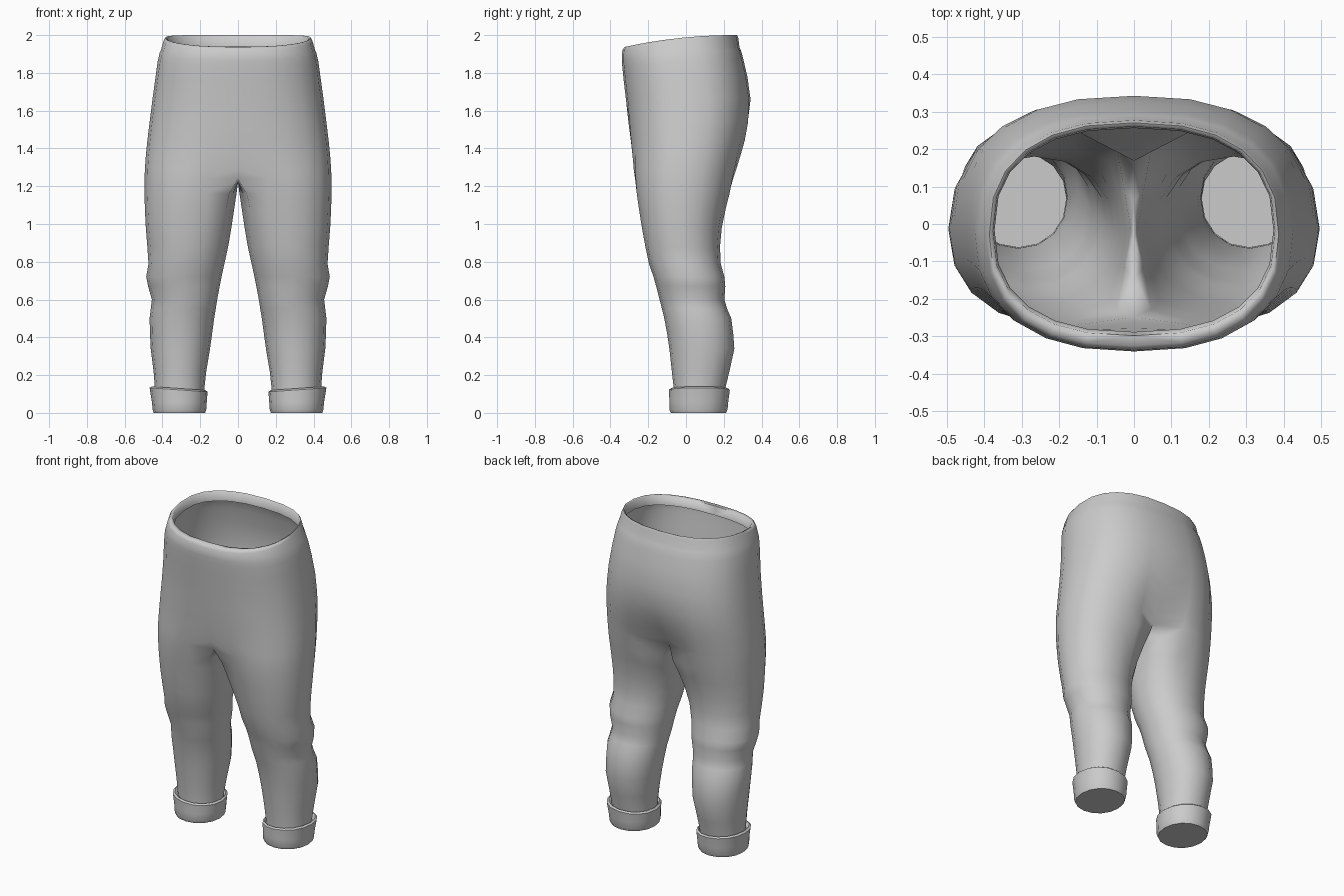
import bpy
import bmesh
from math import sin, cos, pi, copysign

cube = bpy.data.objects.get("Cube")
if cube:
    bpy.data.objects.remove(cube, do_unlink=True)

OUTER, INNER = 12, 4          # segments round the outside and inside of a leg
RING = OUTER + INNER

cloth = bpy.data.materials.new("grey cloth")
cloth.use_nodes = True
GREY = (0.6, 0.6, 0.6, 1)
cloth.diffuse_color = GREY
cloth.node_tree.nodes["Principled BSDF"].inputs["Base Color"].default_value = GREY


def power(v, p):
    return copysign(abs(v) ** p, v)


def leg_ring(z, x_in, x_out, front, back, split=1.0, lean=0.0):
    """Closed ring from the inner front outwards; split below 1 keeps a hip shape."""
    cx, rx = (x_in + x_out) / 2, (x_out - x_in) / 2
    cy = (front + back) / 2
    ry = (back - front) / 2 * (1 + 0.2 * split * (1 - split))
    ring = []
    for i in range(RING):
        a = 2 * pi * i / RING - 0.75 * pi
        x = cx + rx * power(cos(a), 0.95)
        y = ry * power(sin(a), 0.95)
        if i <= OUTER:
            h = pi * i / OUTER - pi / 2
            x = x * split + x_out * power(cos(h), 0.82) * (1 - split)
            y = y * split + ry * power(sin(h), 0.82) * (1 - split)
        ring.append((x, cy + y, z + lean * (x - cx)))
    return ring


def hip_arc(z, width, front, back, split=0.0, dip=0.0, cleft=0.0):
    """Half ring from centre front to centre back, dipping towards the front."""
    arc = leg_ring(z, 0, width, front, back, split)[:OUTER + 1]
    arc = [(x, y, h - dip * 0.19 * max(0, 0.25 - y) ** 2) for x, y, h in arc]
    arc[0] = (0, *arc[0][1:])
    arc[-1] = (0, arc[-1][1] - cleft, arc[-1][2])
    return arc


def skin(name, rows, angle, closed_end=False):
    """Join rows of points with quads and mirror the result to the other side."""
    bm = bmesh.new()
    rows = [[bm.verts.new(p) for p in row] for row in rows]
    for a, b in zip(rows, rows[1:]):
        n = len(a)
        for i in range(n if n == RING else n - 1):
            j = (i + 1) % n
            bm.faces.new((a[i], b[i], b[j], a[j]))
    if closed_end:
        bm.faces.new(rows[-1][::-1])
    mesh = bpy.data.meshes.new(name)
    bm.to_mesh(mesh)
    bm.free()
    mesh.materials.append(cloth)
    obj = bpy.data.objects.new(name, mesh)
    bpy.context.collection.objects.link(obj)
    bpy.ops.object.select_all(action='DESELECT')
    obj.select_set(True)
    bpy.context.view_layer.objects.active = obj
    bpy.ops.object.shade_smooth_by_angle(angle=angle)
    obj.modifiers.new("Mirror", 'MIRROR')


# Inner hem, rim and hips: z, half width, front, back, split, dip, cleft
rows = [hip_arc(*r) for r in (
    (1.94, 0.372, -0.288, 0.256, 0, 1),
    (1.995, 0.376, -0.298, 0.26, 0, 1),
    (2.0, 0.386, -0.325, 0.27, 0, 1),
    (1.985, 0.394, -0.337, 0.277, 0, 1),
    (1.935, 0.408, -0.34, 0.283, 0, 0.9),
    (1.92, 0.414, -0.34, 0.291, 0, 0.8),
    (1.87, 0.425, -0.337, 0.304, 0, 0.6),
    (1.78, 0.437, -0.33, 0.325, 0, 0.3),
    (1.66, 0.453, -0.318, 0.342),
    (1.54, 0.468, -0.306, 0.336, 0.04, 0, 0.008),
    (1.44, 0.48, -0.295, 0.315, 0.1, 0, 0.022),
    (1.36, 0.488, -0.285, 0.29, 0.18, 0, 0.04),
    (1.29, 0.493, -0.277, 0.267, 0.3, 0, 0.055))]

# Crotch: the last arc plus a seam running from back to front
crotch = hip_arc(1.24, 0.495, -0.27, 0.25, 0.45, 0, 0.06)
y_back, y_front = crotch[-1][1], crotch[0][1]
rows.append(crotch + [(0, y_back + (y_front - y_back) * k / INNER, 1.22)
                      for k in range(1, INNER)])

# Legs: z, inner x, outer x, front, back, split, with folds behind the knee
rows += [leg_ring(*r) for r in (
    (1.16, 0.008, 0.495, -0.26, 0.23, 0.6),
    (1.08, 0.02, 0.493, -0.247, 0.208, 0.75),
    (0.98, 0.035, 0.488, -0.232, 0.188, 0.9),
    (0.88, 0.052, 0.48, -0.215, 0.18),
    (0.79, 0.072, 0.474, -0.196, 0.184),
    (0.72, 0.087, 0.486, -0.172, 0.203),
    (0.67, 0.097, 0.476, -0.158, 0.208),
    (0.6, 0.11, 0.456, -0.14, 0.203),
    (0.55, 0.118, 0.462, -0.127, 0.218),
    (0.5, 0.126, 0.468, -0.115, 0.24),
    (0.42, 0.137, 0.466, -0.1, 0.25),
    (0.34, 0.148, 0.462, -0.088, 0.256),
    (0.22, 0.168, 0.447, -0.075, 0.23),
    (0.13, 0.178, 0.44, -0.065, 0.208),
    (0.02, 0.18, 0.435, -0.062, 0.19))]
skin("trousers", rows, 1.4)

# Turned-up cuffs with closed undersides
skin("cuffs", [leg_ring(*r) for r in (
    (0.115, 0.18, 0.438, -0.062, 0.205, 1, 0.07),
    (0.13, 0.172, 0.456, -0.08, 0.222, 1, 0.07),
    (0.122, 0.161, 0.468, -0.09, 0.232, 1, 0.07),
    (0.06, 0.165, 0.456, -0.088, 0.224),
    (0.018, 0.168, 0.452, -0.088, 0.22),
    (0.0, 0.174, 0.446, -0.08, 0.212))], 0.8, closed_end=True)
